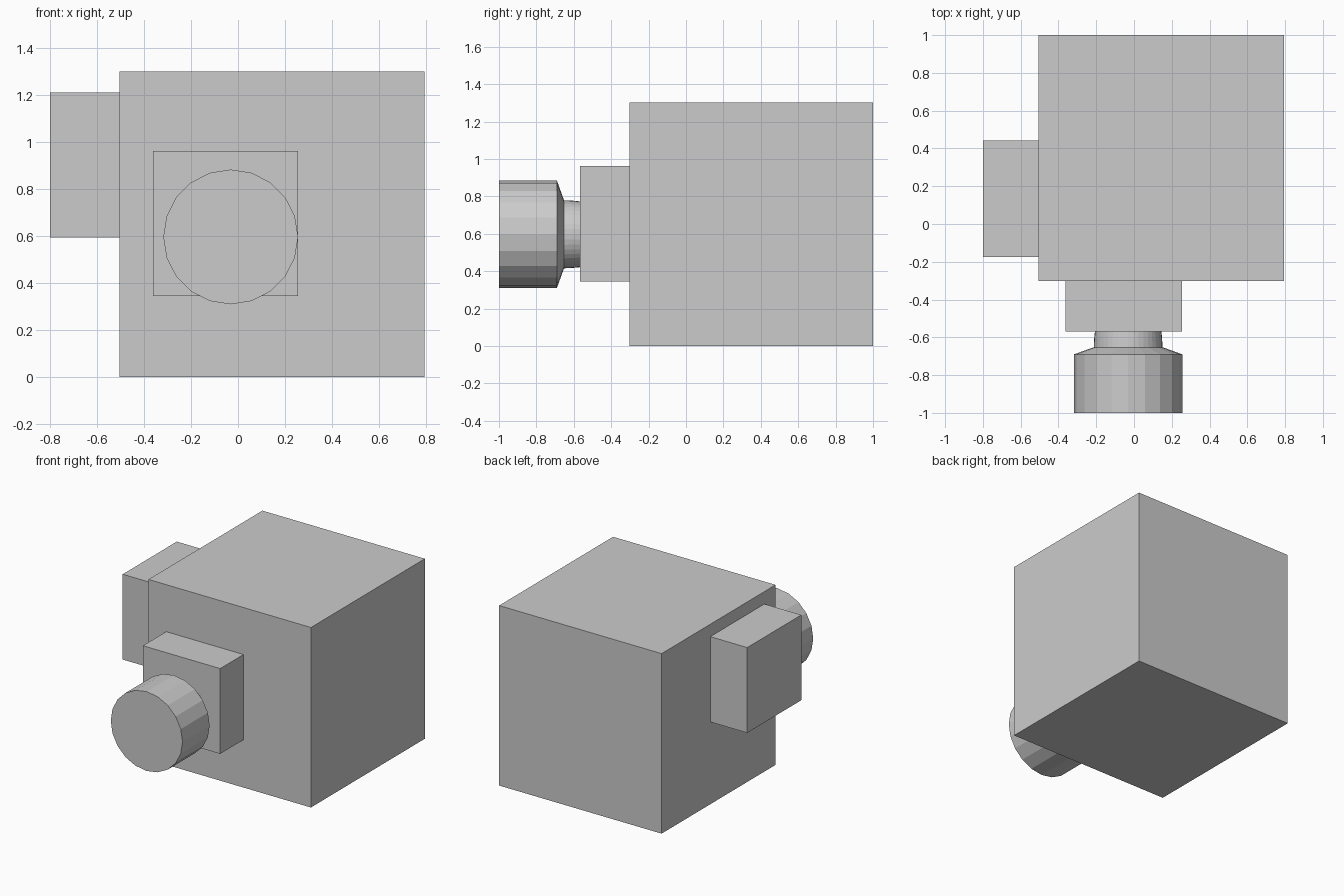
import bpy
import bmesh
from math import cos, sin, tau

if "Cube" in bpy.data.objects:
    bpy.data.objects.remove(bpy.data.objects["Cube"])


def make_object(name, bm):
    bmesh.ops.recalc_face_normals(bm, faces=bm.faces[:])
    mesh = bpy.data.meshes.new(name)
    bm.to_mesh(mesh)
    bm.free()
    obj = bpy.data.objects.new(name, mesh)
    bpy.context.collection.objects.link(obj)
    return obj


def box(name, low, high):
    bm = bmesh.new()
    bmesh.ops.create_cube(bm, size=1)
    for v in bm.verts:
        for i in range(3):
            v.co[i] = low[i] + (v.co[i] + 0.5) * (high[i] - low[i])
    return make_object(name, bm)


def lathe_y(name, cx, cz, profile, sides):
    """Capped solid of revolution along y; profile is (y, radius)."""
    bm = bmesh.new()
    rings = [[bm.verts.new((cx + r * cos(tau * k / sides), y,
                            cz + r * sin(tau * k / sides)))
              for k in range(sides)] for y, r in profile]
    for a, b in zip(rings, rings[1:]):
        for k in range(sides):
            n = (k + 1) % sides
            bm.faces.new((a[k], a[n], b[n], b[k]))
    bm.faces.new(rings[0])
    bm.faces.new(rings[-1])
    return make_object(name, bm)


# Large body cube
box("body", (-0.505, -0.302, 0), (0.795, 1.0, 1.302))

# Blocks on the left side and the front
box("side_block", (-0.80, -0.175, 0.595), (-0.505, 0.443, 1.212))
box("front_block", (-0.363, -0.568, 0.345), (0.255, -0.302, 0.962))

# Front knob with chamfered back, and its narrow neck
lathe_y("knob", -0.031, 0.597,
        [(-1.0, 0.287), (-0.69, 0.287), (-0.653, 0.184)], 20)
lathe_y("neck", -0.031, 0.597,
        [(-0.653, 0.182), (-0.61, 0.180), (-0.568, 0.176)], 40)
